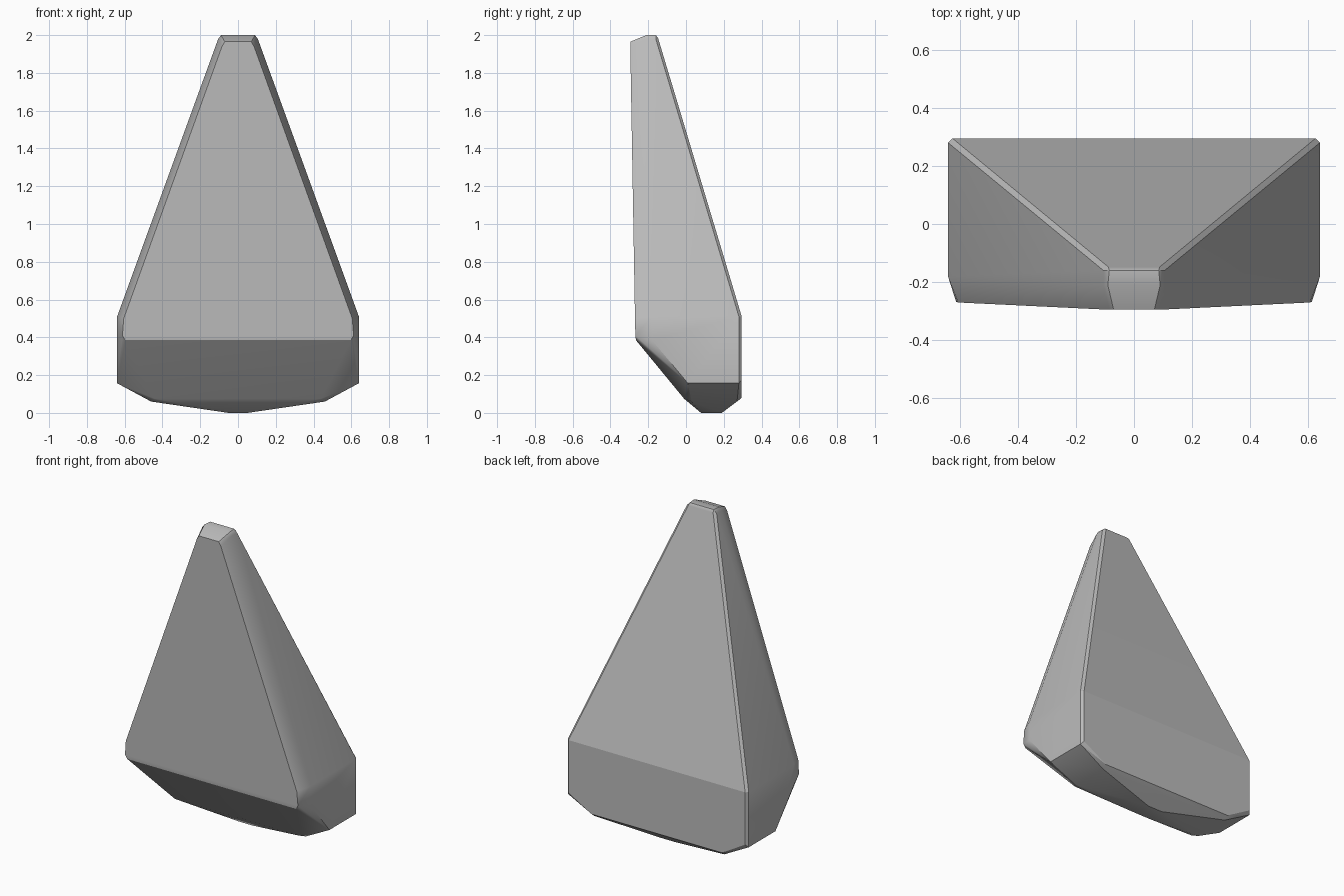
import bpy, bmesh, math

cube = bpy.data.objects.get("Cube")
if cube:
    bpy.data.objects.remove(cube, do_unlink=True)

# Single stone grey
grey = bpy.data.materials.new("stone_grey")
grey.use_nodes = True
colour = (0.5, 0.5, 0.5, 1)
grey.diffuse_color = colour
grey.node_tree.nodes["Principled BSDF"].inputs["Base Color"].default_value = colour

# Corner points of one half, grouped by region
front = [(.07, -.295, 1.965), (.085, -.295, 1.94), (.605, -.27, .5),
         (.612, -.268, .41), (.598, -.265, .385)]
tip = [(.09, -.21, 2), (.085, -.16, 2), (.105, -.21, 1.98),
       (.105, -.16, 1.98), (.088, -.148, 1.985)]
side = [(.64, -.18, .51), (.64, -.18, .385), (.64, .01, .157),
        (.64, .28, .157), (.64, .28, .51)]
back = [(.625, .295, .51), (.625, .295, .175), (.46, .295, .08)]
base = [(.44, -.01, .075), (.46, .03, .06), (.46, .27, .06),
        (.05, .08, 0), (.05, .19, 0)]

# Mirror the points and wrap them in one faceted shell
bm = bmesh.new()
for x, y, z in front + tip + side + back + base:
    for sign in (-1, 1):
        bm.verts.new((sign * x, y, z))
hull = bmesh.ops.convex_hull(bm, input=bm.verts)
loose = [v for v in bm.verts if not v.link_faces]
bmesh.ops.delete(bm, geom=loose, context='VERTS')
bmesh.ops.dissolve_limit(bm, angle_limit=math.radians(1.5),
                         verts=bm.verts, edges=bm.edges)
bmesh.ops.recalc_face_normals(bm, faces=bm.faces)

# Soft blends on the sides, crisp edges round the front and back planes
for face in bm.faces:
    face.smooth = True
for edge in bm.edges:
    on_back = all(v.co.y > .28 for v in edge.verts)
    edge.smooth = edge.calc_face_angle(0) < math.radians(27) and not on_back

mesh = bpy.data.meshes.new("pointed_stone")
bm.to_mesh(mesh)
bm.free()
mesh.materials.append(grey)
stone = bpy.data.objects.new("pointed_stone", mesh)
bpy.context.collection.objects.link(stone)
normals = stone.modifiers.new("weighted_normals", 'WEIGHTED_NORMAL')
normals.keep_sharp = True
